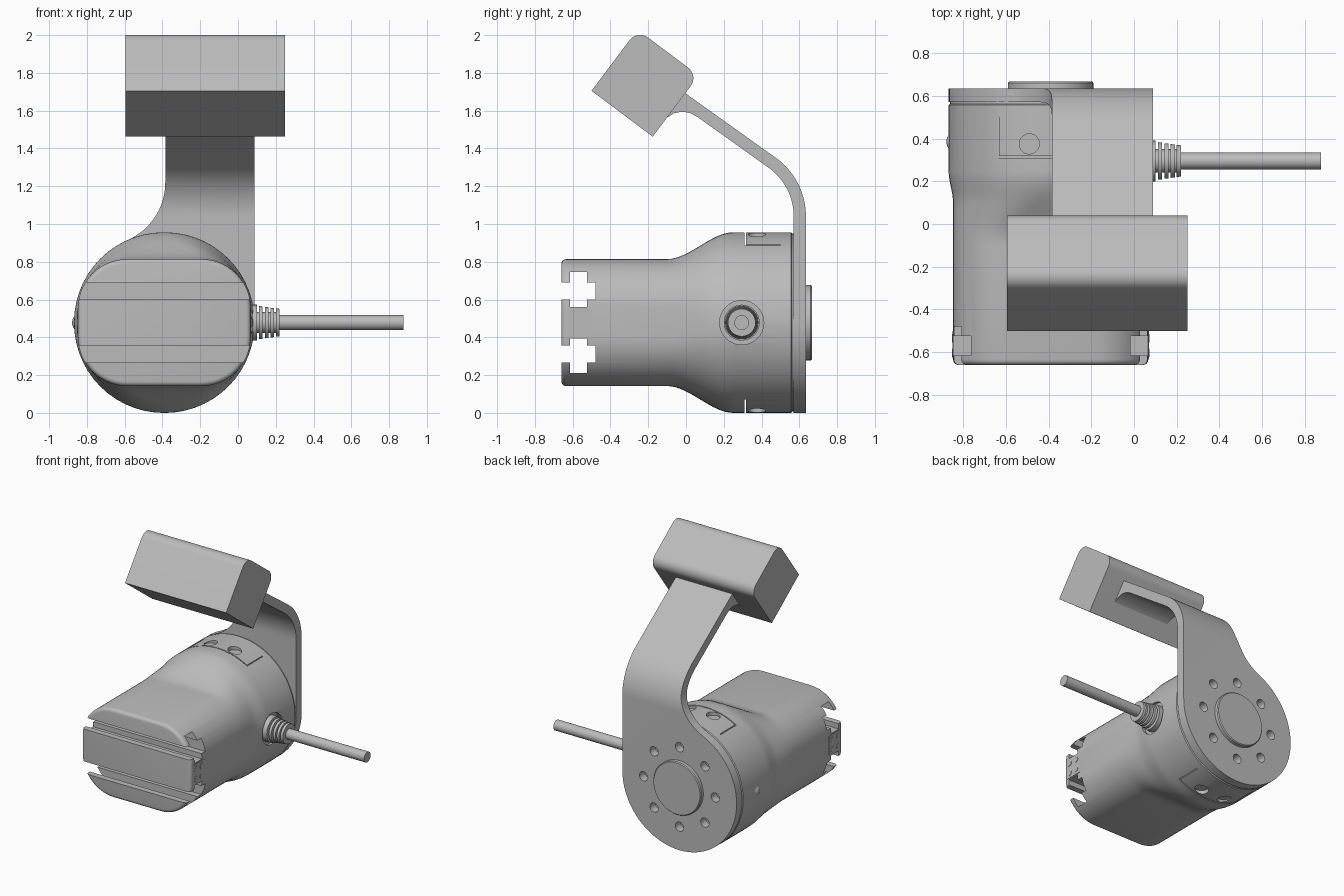
import bpy, bmesh
from math import sin, cos, radians, tau

cube = bpy.data.objects.get("Cube")
if cube:
    bpy.data.objects.remove(cube, do_unlink=True)

grey = bpy.data.materials.new("plain grey")
grey.use_nodes = True
grey.diffuse_color = (0.5, 0.5, 0.5, 1)
grey.node_tree.nodes["Principled BSDF"].inputs["Base Color"].default_value = (0.5, 0.5, 0.5, 1)

CX, CZ, R = -0.39, 0.478, 0.478      # main axis of the housing, along y


def loft(name, rings):
    """Skin a list of equal-length rings of points and cap both ends."""
    bm = bmesh.new()
    loops = [[bm.verts.new(p) for p in ring] for ring in rings]
    n = len(loops[0])
    for a, b in zip(loops, loops[1:]):
        for i in range(n):
            j = (i + 1) % n
            bm.faces.new((a[i], a[j], b[j], b[i]))
    bm.faces.new(loops[0])
    bm.faces.new(loops[-1])
    bmesh.ops.recalc_face_normals(bm, faces=bm.faces)
    mesh = bpy.data.meshes.new(name)
    bm.to_mesh(mesh)
    bm.free()
    mesh.materials.append(grey)
    ob = bpy.data.objects.new(name, mesh)
    bpy.context.collection.objects.link(ob)
    return ob


def place(axis, t, a, b):
    return {"X": (t, a, b), "Y": (a, t, b), "Z": (a, b, t)}[axis]


def prism(name, pts, axis, lo, hi):
    return loft(name, [[place(axis, t, a, b) for a, b in pts] for t in (lo, hi)])


def arc(cx, cy, r, start, end, n):
    """Points on an arc, angles in degrees, both ends included."""
    angles = [radians(start + (end - start) * i / n) for i in range(n + 1)]
    return [(cx + r * cos(t), cy + r * sin(t)) for t in angles]


def circle(cx, cy, r, n=32):
    return arc(cx, cy, r, 0, 360, n)[:-1]


def rect(a0, a1, b0, b1):
    return [(a0, b0), (a1, b0), (a1, b1), (a0, b1)]


def turned(name, axis, ca, cb, profile, n=32):
    """Round part from (position, radius) pairs along an axis."""
    return loft(name, [[place(axis, t, a, b) for a, b in circle(ca, cb, r, n)]
                       for t, r in profile])


def boolean(ob, cutter, operation="DIFFERENCE"):
    mod = ob.modifiers.new("cut", "BOOLEAN")
    mod.operation, mod.solver, mod.object = operation, "EXACT", cutter
    bpy.context.view_layer.objects.active = ob
    bpy.ops.object.modifier_apply(modifier=mod.name)
    bpy.data.objects.remove(cutter, do_unlink=True)


def rounded_ring(y, hw, hh, r):
    pts = []
    for sx, sz, start in ((1, 1, 0), (-1, 1, 90), (-1, -1, 180), (1, -1, 270)):
        pts += arc(CX + sx * (hw - r), CZ + sz * (hh - r), r, start, start + 90, 14)
    return [(x, y, z) for x, z in pts]


def ease(y, a, b):
    t = min(max((y - a) / (b - a), 0), 1)
    return t * t * (3 - 2 * t)


# Housing: rounded block at the front blending into a cylinder at the back
HW, HH, CORNER = 0.457, 0.336, 0.26
rings = []
for step in range(5):                                  # rounded front rim
    t = radians(90 * step / 4)
    inset = 0.025 * (1 - sin(t))
    rings.append(rounded_ring(-0.635 - 0.025 * cos(t), HW - inset, HH - inset, CORNER - inset))
for step in range(17):                                 # shoulder
    y = -0.1 + 0.35 * step / 16
    k = ease(y, -0.1, 0.25)
    rings.append(rounded_ring(y, HW + (R - HW) * ease(y, 0.1, 0.25),
                              HH + (R - HH) * k, CORNER + (R - 0.003 - CORNER) * k))
for y, inset in ((0.557, 0), (0.562, 0.007), (0.572, 0.007)):
    rings.append(rounded_ring(y, R - inset, R - inset, R - inset - 0.003))
housing = loft("housing", rings)

# Cross-shaped slots running across the front
for s in (1, -1):
    half = [(-0.7, 0.122), (-0.615, 0.122), (-0.615, 0.083), (-0.525, 0.083),
            (-0.525, 0.122), (-0.48, 0.122), (-0.48, 0.212), (-0.525, 0.212),
            (-0.525, 0.267), (-0.615, 0.267), (-0.615, 0.212), (-0.7, 0.212)]
    boolean(housing, prism("slot_cutter", [(y, CZ + s * z) for y, z in half], "X", -1, 0.2))

# Panel grooves and screw recesses above and below
for s in (1, -1):
    lo, hi = sorted((CZ + s * 0.405, CZ + s * 0.6))
    groove = [(-0.64, 0.5), (-0.64, 0.31), (-0.14, 0.31), (-0.14, 0.5),
              (-0.148, 0.5), (-0.148, 0.318), (-0.632, 0.318), (-0.632, 0.5)]
    boolean(housing, prism("groove_cutter", groove, "Z", lo, hi))
    lo, hi = sorted((CZ + s * 0.447, CZ + s * 0.6))
    for x in (CX - 0.1, CX + 0.1):
        boolean(housing, prism("recess_cutter", circle(x, 0.375, 0.047), "Z", lo, hi))

# Recess for the cable entry
boolean(housing, prism("entry_cutter", circle(0.295, CZ, 0.117), "X", 0.055, 0.3))

# Strain relief with ribs, and the cable
relief = [(0.03, 0.095), (0.1, 0.095), (0.1, 0.055)]
for x, r in ((0.112, 0.088), (0.143, 0.083), (0.172, 0.079), (0.2, 0.075)):
    relief += [(x, 0.055), (x, r), (x + 0.019, r - 0.002), (x + 0.019, 0.055)]
turned("strain_relief", "X", 0.295, CZ, relief)
turned("cable", "X", 0.295, CZ, [(0.1, 0.039), (0.875, 0.039)])

# Small indicator on the opposite side
turned("indicator", "X", 0.385, CZ, [(-0.84, 0.04), (-0.862, 0.04), (-0.874, 0.022), (-0.878, 0.008)], 20)

# Contact plates on both ends of the middle rail
for side, s in (("left", 1), ("right", -1)):
    face = CX + s * HW
    prism(side + "_contact_plate", rect(-0.63, -0.5, CZ - 0.075, CZ + 0.075), "X",
          face - s * 0.01, face + s * 0.003)
    for i, (y, z) in enumerate(rect(-0.602, -0.535, CZ - 0.038, CZ + 0.038)):
        prism(f"{side}_contact_{i + 1}", circle(y, z, 0.02, 16), "X", face, face + s * 0.006)

# Bracket: bent strip trimmed to a teardrop outline
strip = [(0.635, -0.1)] + arc(0.253, 1.04, 0.382, 0, 54.5, 14)
strip += [(-0.03, 1.711), (-0.12, 1.64), (-0.1, 1.563), (-0.065, 1.586),
          (-0.02, 1.595), (0.02, 1.588), (0.06, 1.567)]
strip += arc(0.253, 1.04, 0.317, 54.5, 0, 14) + [(0.57, -0.1)]
bracket = prism("bracket", strip, "X", -1, 0.2)
outline = arc(CX, CZ, R, 0, -246, 60) + arc(-0.718, 1.22, 0.333, -66, 0, 16)
outline += [(-0.385, 2), (CX + R, 2)]
boolean(bracket, prism("outline_cutter", outline, "Y", -1, 1), "INTERSECT")

# Ring of screw holes around the hub
for x, z in circle(CX, CZ, 0.3, 8):
    boolean(bracket, prism("hole_cutter", circle(x, z, 0.035, 20), "Y", 0.5, 0.8))
turned("hub", "Y", CX, CZ, [(0.6, 0.2), (0.66, 0.2), (0.667, 0.194)], 48)

# Tilted head block, rounded along its two upper edges
SIZE, ROUND = 0.405, 0.07
local = [(0, 0), (SIZE, 0)]
local += arc(SIZE - ROUND, SIZE - ROUND, ROUND, 0, 90, 8)
local += arc(ROUND, SIZE - ROUND, ROUND, 90, 180, 8)
head = [(-0.5 + 0.8 * u + 0.6 * v, 1.705 - 0.6 * u + 0.8 * v) for u, v in local]
prism("head_block", head, "X", -0.595, 0.25)

# Smooth the curves, keep the edges crisp
for ob in [o for o in bpy.context.scene.objects if o.type == "MESH" and grey.name in o.data.materials]:
    bpy.ops.object.select_all(action="DESELECT")
    ob.select_set(True)
    bpy.context.view_layer.objects.active = ob
    bpy.ops.object.shade_smooth_by_angle(angle=radians(30))
